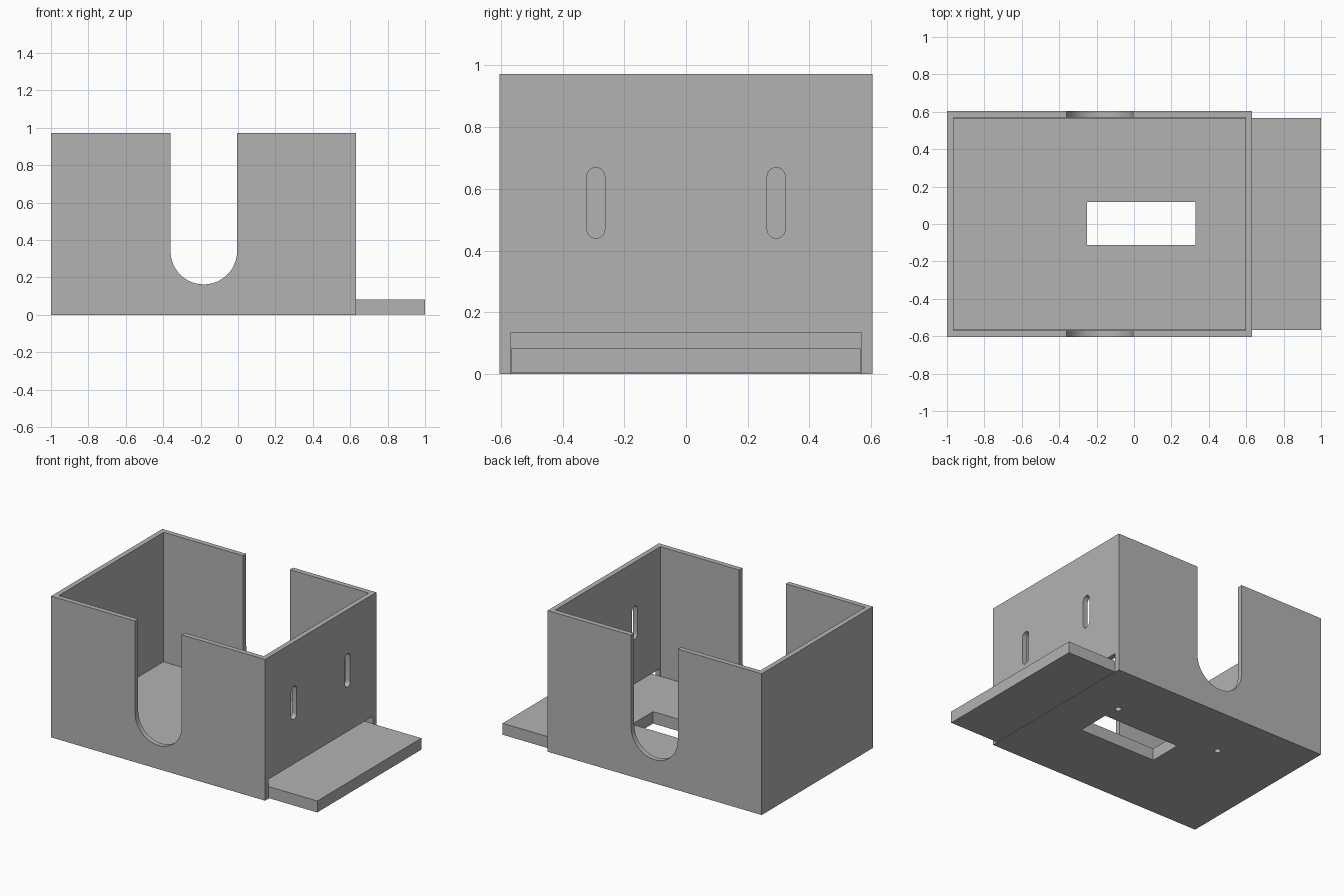
import bpy
import bmesh
from math import pi, sin, cos

cube = bpy.data.objects.get("Cube")
if cube:
    bpy.data.objects.remove(cube, do_unlink=True)

grey = bpy.data.materials.new("plain grey")
grey.use_nodes = True
colour = (0.45, 0.45, 0.45, 1)
grey.diffuse_color = colour
grey.node_tree.nodes["Principled BSDF"].inputs["Base Color"].default_value = colour


def make(name, bm):
    bmesh.ops.recalc_face_normals(bm, faces=bm.faces)
    mesh = bpy.data.meshes.new(name)
    bm.to_mesh(mesh)
    bm.free()
    mesh.materials.append(grey)
    obj = bpy.data.objects.new(name, mesh)
    bpy.context.collection.objects.link(obj)
    return obj


def block(name, x, y, z):
    bm = bmesh.new()
    bmesh.ops.create_cube(bm, size=1)
    for v in bm.verts:
        v.co = [(r[0] + r[1]) / 2 + c * (r[1] - r[0]) for c, r in zip(v.co, (x, y, z))]
    return make(name, bm)


def prism(name, outline, offset):
    """Extrude a closed outline of 3D points along offset."""
    bm = bmesh.new()
    face = bm.faces.new([bm.verts.new(p) for p in outline])
    new = bmesh.ops.extrude_face_region(bm, geom=[face])["geom"]
    bmesh.ops.translate(bm, vec=offset,
                        verts=[g for g in new if isinstance(g, bmesh.types.BMVert)])
    return make(name, bm)


def arc(u, v, r, start, end, steps=24):
    return [(u + r * cos(start + (end - start) * i / steps),
             v + r * sin(start + (end - start) * i / steps)) for i in range(steps + 1)]


def cut(target, cutter):
    """Subtract the cutter, bake the result and discard the cutter."""
    cutter.hide_render = True
    mod = target.modifiers.new("cut", "BOOLEAN")
    mod.operation = "DIFFERENCE"
    mod.solver = "EXACT"
    mod.object = cutter
    bpy.context.view_layer.objects.active = target
    bpy.ops.object.modifier_apply(modifier=mod.name)
    bpy.data.objects.remove(cutter, do_unlink=True)


HALF = 0.605    # half depth of the box
SIDE = 0.57     # half depth of its inside
SKIN = 0.004    # thin underside of the box

# Open box
box = block("box_shell", (-1, 0.63), (-HALF, HALF), (0, 0.972))
cut(box, block("cavity", (-0.965, 0.595), (-SIDE, SIDE), (SKIN, 1.2)))

# U-shaped cutouts through the front and back walls
u = arc(-0.183, 0.341, 0.178, pi, 2 * pi) + [(-0.005, 1.2), (-0.361, 1.2)]
cut(box, prism("u_cutter", [(x, -0.8, z) for x, z in u], (0, 1.6, 0)))

# Pair of upright slots in the left wall
slot = arc(0, 0.64, 0.029, 0, pi, 12) + arc(0, 0.469, 0.029, pi, 2 * pi, 12)
for side in (-0.292, 0.292):
    cut(box, prism("slot_cutter", [(0.5, side + y, z) for y, z in slot], (0.3, 0, 0)))

# Wide opening for the sliding plate
cut(box, block("plate_opening", (0.55, 0.8), (-0.569, 0.569), (SKIN, 0.133)))

# Sliding base plate, protruding through the opening
plate = block("sliding_base_plate", (-0.965, 1), (-0.566, 0.566), (0.003, 0.082))

for part in (box, plate):
    # Rectangular hole through the floor
    cut(part, block("floor_hole", (-0.25, 0.33), (-0.113, 0.117), (-0.1, 0.3)))
    # Shallow screw holes in the underside
    for x in (0.32, -0.48):
        ring = arc(x, 0.23, 0.02, 0, 2 * pi, 16)[:-1]
        cut(part, prism("screw_hole", [(a, b, -0.05) for a, b in ring], (0, 0, 0.1)))

for part in (box, plate):
    bpy.ops.object.select_all(action="DESELECT")
    part.select_set(True)
    bpy.context.view_layer.objects.active = part
    bpy.ops.object.shade_smooth_by_angle(angle=pi / 6)
